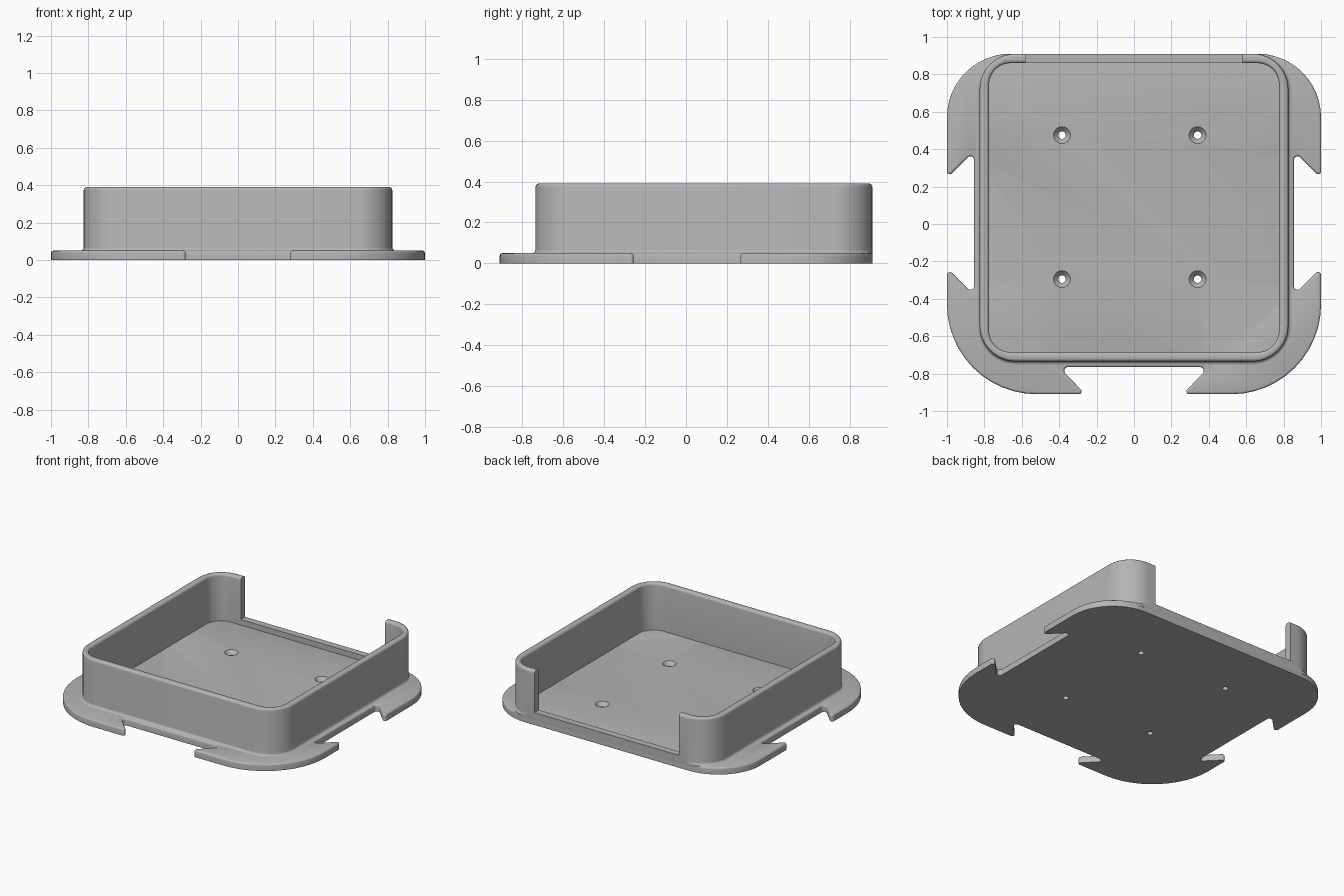
import bpy, bmesh, math
from mathutils import Vector

cube = bpy.data.objects.get("Cube")
if cube:
    bpy.data.objects.remove(cube, do_unlink=True)

# One plain grey for the whole tray
grey = bpy.data.materials.new("plain_grey")
grey.use_nodes = True
COLOUR = (0.46, 0.46, 0.46, 1)
grey.diffuse_color = COLOUR
bsdf = next(n for n in grey.node_tree.nodes if n.type == 'BSDF_PRINCIPLED')
bsdf.inputs["Base Color"].default_value = COLOUR


def rounded(corners, steps=12):
    """Round each (x, y, radius) corner of a polygon with an arc."""
    out = []
    for i, (x, y, r) in enumerate(corners):
        p = Vector((x, y))
        u = (Vector(corners[i - 1][:2]) - p).normalized()
        v = (Vector(corners[(i + 1) % len(corners)][:2]) - p).normalized()
        half = u.angle(v) / 2
        centre = p + (u + v).normalized() * (r / math.sin(half))
        reach = r / math.tan(half)
        a, b = p + u * reach - centre, p + v * reach - centre
        start = math.atan2(a.y, a.x)
        turn = (math.atan2(b.y, b.x) - start + math.pi) % math.tau - math.pi
        for k in range(steps + 1):
            t = start + turn * k / steps
            out.append((centre.x + r * math.cos(t), centre.y + r * math.sin(t)))
    return out


def make(name, bm):
    bmesh.ops.recalc_face_normals(bm, faces=bm.faces)
    mesh = bpy.data.meshes.new(name)
    bm.to_mesh(mesh)
    bm.free()
    ob = bpy.data.objects.new(name, mesh)
    bpy.context.collection.objects.link(ob)
    mesh.materials.append(grey)
    return ob


def loft(name, rings, closed=False):
    """Skin equal rings of (points, z); closed joins the last to the first."""
    bm = bmesh.new()
    loops = [[bm.verts.new((x, y, z)) for x, y in pts] for pts, z in rings]
    pairs = list(zip(loops, loops[1:]))
    if closed:
        pairs.append((loops[-1], loops[0]))
    else:
        bm.faces.new(loops[0])
        bm.faces.new(loops[-1])
    for a, b in pairs:
        for i in range(len(a)):
            bm.faces.new((a[i - 1], a[i], b[i], b[i - 1]))
    return make(name, bm)


def cut(ob, cutter):
    mod = ob.modifiers.new("cut", 'BOOLEAN')
    mod.operation = 'DIFFERENCE'
    mod.solver = 'EXACT'
    mod.object = cutter
    bpy.context.view_layer.update()
    dg = bpy.context.evaluated_depsgraph_get()
    mesh = bpy.data.meshes.new_from_object(ob.evaluated_get(dg))
    ob.modifiers.clear()
    ob.data = mesh
    bpy.data.objects.remove(cutter, do_unlink=True)


# Base plate with hooked notches on the front and both sides
PLATE = 0.05
BACK = 0.91
half = [(0.40, -0.765, 0.02), (0.26, -BACK, 0.015), (1, -BACK, 0.48),
        (1, -0.235, 0.015), (0.855, -0.38, 0.02), (0.855, 0.39, 0.02),
        (1, 0.245, 0.015), (1, BACK, 0.34)]
outline = rounded(half + [(-x, y, r) for x, y, r in reversed(half)])
base_plate = loft("base_plate", [(outline, 0), (outline, PLATE)])
bm = bmesh.new()
bm.from_mesh(base_plate.data)
rim = [e for e in bm.edges
       if all(v.co.z > PLATE - 0.001 for v in e.verts)]
bmesh.ops.bevel(bm, geom=rim, offset=0.012, segments=3, profile=0.5,
                affect='EDGES', clamp_overlap=False)
bm.to_mesh(base_plate.data)
bm.free()

# Four countersunk screw holes
for hx in (-0.385, 0.34):
    for hy in (-0.295, 0.475):
        rings = []
        for r, z in ((0.02, -0.02), (0.02, 0.022), (0.047, 0.052)):
            pts = [(hx + r * math.cos(math.tau * k / 32),
                    hy + r * math.sin(math.tau * k / 32)) for k in range(32)]
            rings.append((pts, z))
        cut(base_plate, loft("hole_cutter", rings))


# Surrounding wall, filleted at the foot and rounded along the top
TOP, THICK, SOFT = 0.39, 0.05, 0.017


def wall_ring(inset, z):
    x, y0, y1 = 0.825 - inset, -0.735 + inset, BACK - inset
    r = 0.19 - inset * 1.5
    pts = rounded([(x, y0, r), (x, y1, r), (-x, y1, r), (-x, y0, r)])
    return [(px, min(py, BACK)) for px, py in pts], z


quarter = [math.pi / 2 * k / 4 for k in range(5)]
rings = [wall_ring(-SOFT, 0.03)]
rings += [wall_ring(-SOFT * (1 - math.sin(a)),
                    PLATE + SOFT * (1 - math.cos(a))) for a in quarter]
rings += [wall_ring(SOFT * (1 - math.cos(a)),
                    TOP - SOFT * (1 - math.sin(a))) for a in quarter]
rings += [wall_ring(THICK - SOFT * (1 - math.sin(a)),
                    TOP - SOFT * (1 - math.cos(a))) for a in quarter]
rings.append(wall_ring(THICK, 0.03))
wall = loft("wall", rings, closed=True)

# Opening in the back wall, leaving a low sill
gap = [(-0.58, 0.7), (0.58, 0.7), (0.58, 1), (-0.58, 1)]
cut(wall, loft("gap_cutter", [(gap, 0.09), (gap, 0.6)]))

# Smooth the curves and keep the hard edges
bpy.ops.object.select_all(action='DESELECT')
for ob in (base_plate, wall):
    ob.select_set(True)
bpy.context.view_layer.objects.active = wall
bpy.ops.object.shade_smooth_by_angle(angle=math.radians(35))
